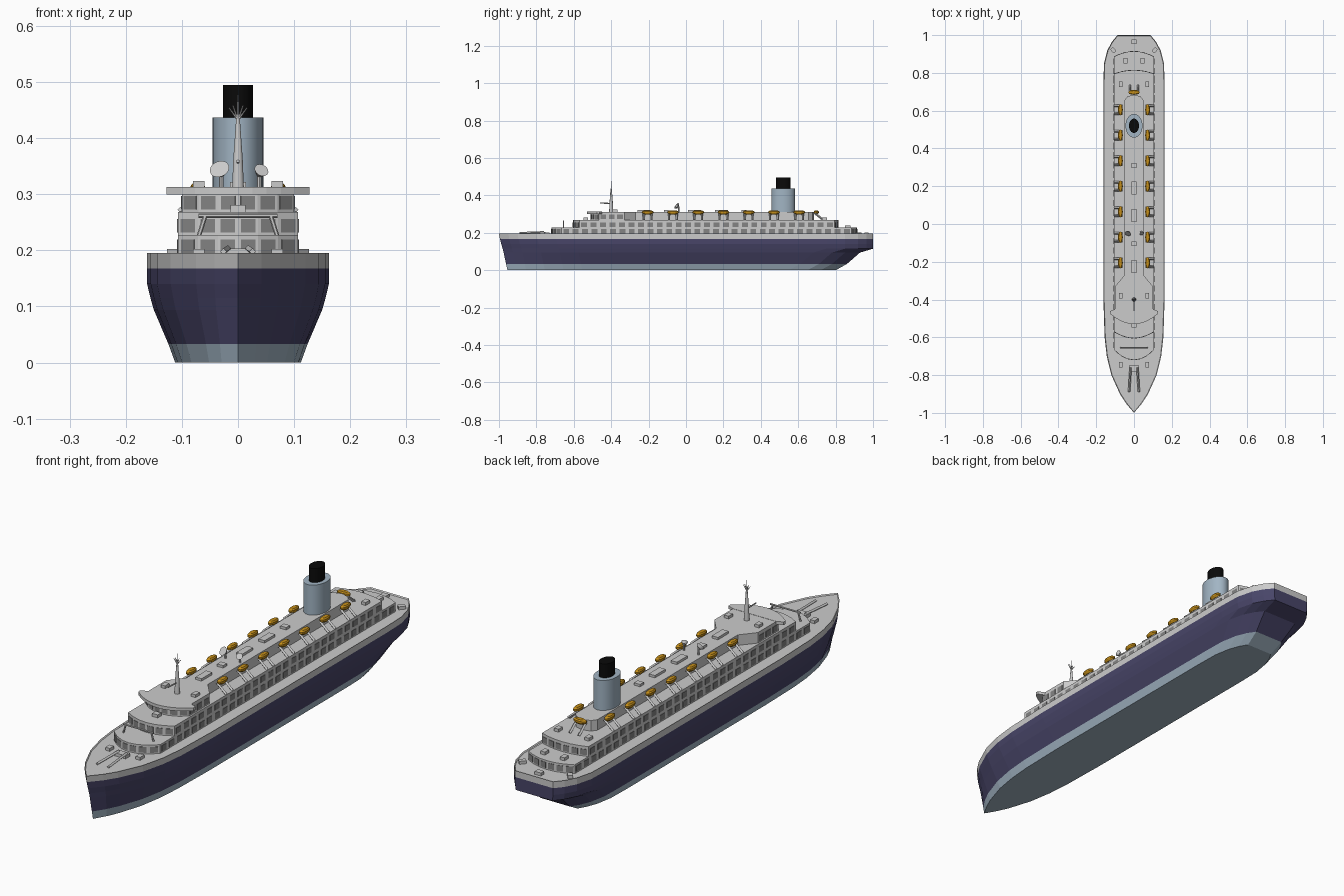
import bpy, bmesh, math
from mathutils import Vector, Matrix

cube = bpy.data.objects.get("Cube")
if cube:
    bpy.data.objects.remove(cube, do_unlink=True)


def material(name, rgb):
    m = bpy.data.materials.new(name)
    m.use_nodes = True
    m.diffuse_color = (*rgb, 1)
    m.node_tree.nodes["Principled BSDF"].inputs["Base Color"].default_value = (*rgb, 1)
    return m


WHITE = material("ship white", (0.6, 0.6, 0.6))
NAVY = material("navy", (0.065, 0.06, 0.14))
STEEL = material("pale steel blue", (0.36, 0.46, 0.55))
GLASS = material("window grey", (0.23, 0.23, 0.23))
GOLD = material("lifeboat gold", (0.55, 0.27, 0.01))
BLACK = material("funnel black", (0.003, 0.003, 0.003))


def finish(name, bm, *mats, smooth=False):
    bmesh.ops.recalc_face_normals(bm, faces=bm.faces)
    mesh = bpy.data.meshes.new(name)
    bm.to_mesh(mesh)
    bm.free()
    for m in mats:
        mesh.materials.append(m)
    ob = bpy.data.objects.new(name, mesh)
    bpy.context.collection.objects.link(ob)
    if smooth:
        bpy.ops.object.select_all(action='DESELECT')
        ob.select_set(True)
        bpy.context.view_layer.objects.active = ob
        bpy.ops.object.shade_smooth_by_angle(angle=math.radians(40))
    return ob


def loft(bm, rings):
    """Skin a stack of equal-length closed rings and cap both ends."""
    rows = [[bm.verts.new(p) for p in r] for r in rings]
    n = len(rows[0])
    for a, b in zip(rows, rows[1:]):
        for i in range(n):
            bm.faces.new((a[i], a[(i + 1) % n], b[(i + 1) % n], b[i]))
    bm.faces.new(rows[0][::-1])
    return bm.faces.new(rows[-1])


def prism(bm, outline, z0, z1):
    loft(bm, [[(x, y, z) for x, y in outline] for z in (z0, z1)])


def box(bm, centre, size, turn=0):
    m = Matrix.Translation(centre) @ Matrix.Rotation(turn, 4, 'Z') @ Matrix.Diagonal((*size, 1))
    bmesh.ops.create_cube(bm, size=1, matrix=m)


def beam(bm, a, b, r0, r1=None, sides=4):
    a, b = Vector(a), Vector(b)
    q = (b - a).to_track_quat('Z', 'Y').to_matrix().to_4x4()
    bmesh.ops.create_cone(bm, cap_ends=True, segments=sides, radius1=r0,
                          radius2=r0 if r1 is None else r1, depth=(b - a).length,
                          matrix=Matrix.Translation((a + b) / 2) @ q)


def ellipse(cx, cy, rx, ry, n):
    return [(cx + rx * math.cos(math.tau * i / n), cy + ry * math.sin(math.tau * i / n)) for i in range(n)]


def mirrored(half):
    """Close a +x half outline, running bow to stern, around the centre line."""
    return half + [(-x, y) for x, y in reversed(half) if x > 1e-6]


# Hull: waterlines (height, half width, bow, stern) skinned together
BOW = [(0, 0), (.05, .26), (.1, .46), (.2, .74), (.3, .89), (.4, .96), (.6, 1)]
STERN = [(.25, 1), (.15, .98), (.08, .87), (.035, .72), (0, .54)]
LEVELS = [(0, .112, -.955, .80), (.033, .124, -.962, .86), (.094, .15, -.975, .93),
          (.115, .156, -.98, 1), (.14, .162, -.988, 1), (.168, .162, -.995, 1), (.195, .162, -1, 1)]
rings = []
for z, w, bow, stern in LEVELS:
    half = [(w * f, bow + d) for d, f in BOW] + [(w * f, stern - e) for e, f in STERN]
    rings.append([(x, y, z) for x, y in mirrored(half)])
bm = bmesh.new()
deck = loft(bm, rings)
bmesh.ops.recalc_face_normals(bm, faces=bm.faces)
bmesh.ops.inset_region(bm, faces=[deck], thickness=.004, depth=-.005)
for f in bm.faces:
    z = f.calc_center_median().z
    f.material_index = 2 if z < .033 else 1 if z < .168 else 0
finish("hull", bm, WHITE, NAVY, STEEL)


# Superstructure tiers with window plates set along their outlines
def house(w, front, bulge, rear, rear_bulge):
    xs = [w * i / 3 for i in range(4)]
    half = [(x, front + bulge * (x / w) ** 2) for x in xs]
    half += [(x, rear - rear_bulge * (x / w) ** 2) for x in reversed(xs)]
    return mirrored(half)


def windows(bm, outline, z, h, last_y=2):
    pts = [Vector(p) for p in outline]
    for a, b in zip(pts, pts[1:] + pts[:1]):
        length = (b - a).length
        if length < .03 or max(a.y, b.y) > last_y:
            continue
        n = max(1, round(length / .05))
        for i in range(n):
            p = a.lerp(b, (i + .5) / n)
            box(bm, (p.x, p.y, z), (min(.031, .72 * length / n), .003, h),
                math.atan2(b.y - a.y, b.x - a.x))


lower = house(.107, -.72, .055, .915, .03)
middle = house(.107, -.605, .035, .815, .02)
bridge = mirrored([(0, -.51), (.035, -.505), (.07, -.49), (.1, -.465), (.1, -.33),
                   (.05, -.27), (.05, .655), (.035, .675), (0, .685)])
panes = bmesh.new()
for name, outline, z0, z1, zw, last in (("lower_tier", lower, .188, .227, .207, 2),
                                        ("middle_tier", middle, .227, .268, .244, 2),
                                        ("bridge_and_top_house", bridge, .268, .312, .285, -.3)):
    bm = bmesh.new()
    prism(bm, outline, z0, z1)
    finish(name, bm, WHITE)
    windows(panes, outline, zw, .024, last)
finish("windows", panes, GLASS)

# Bridge roof with swept wings
bm = bmesh.new()
xs = [.127 * i / 5 for i in range(6)]
prism(bm, mirrored([(x, -.53 + .055 * (x / .127) ** 2) for x in xs] + [(.127, -.462), (.1, -.45), (0, -.45)]),
      .3, .313)
finish("bridge_wings", bm, WHITE)

# Funnel
for name, rx, ry, z0, z1, mat in (("funnel", .045, .063, .31, .437, STEEL),
                                  ("funnel_cap", .027, .038, .437, .495, BLACK)):
    bm = bmesh.new()
    prism(bm, ellipse(0, .52, rx, ry, 24), z0, z1)
    finish(name, bm, mat, smooth=True)

# Mast with aerials and a forward arm
bm = bmesh.new()
beam(bm, (0, -.4, .31), (0, -.4, .36), .011, .009, 10)
beam(bm, (0, -.4, .36), (0, -.4, .435), .009, .0035, 10)
beam(bm, (0, -.4, .43), (0, -.4, .477), .0025, .0012, 6)
for dx, dz in ((.016, .022), (.009, .026)):
    for s in (-1, 1):
        beam(bm, (0, -.4, .432), (s * dx, -.4, .432 + dz), .002, .001, 6)
beam(bm, (0, -.4, .357), (0, -.46, .359), .003, sides=6)
finish("mast", bm, WHITE, smooth=True)

# Satellite dishes
bm = bmesh.new()
for x, z, r in ((-.03, .34, .018), (.038, .338, .013)):
    beam(bm, (x, -.04, .31), (x, -.04, z), .004, sides=8)
    beam(bm, (x, -.042, z - .002), (x * 1.1, -.051, z + .005), r * .5, r, 16)
finish("satellite_dishes", bm, WHITE)

# Lifeboats and their slanted davits
boats, davits = bmesh.new(), bmesh.new()


def boat(cx, cy, rx, ry):
    loft(boats, [[(x, y, z) for x, y in ellipse(cx, cy, rx * k, ry * k, 12)]
                 for z, k in ((.299, .6), (.307, 1), (.314, 1), (.319, .7))])


for i in range(7):
    y = -.205 + i * .135
    for s in (-1, 1):
        boat(s * .072, y, .013, .03)
        for dy in (-.021, .021):
            beam(davits, (s * .104, y + dy, .268), (s * .062, y + dy, .304), .006)
boat(0, .697, .03, .013)
for dx in (-.021, .021):
    beam(davits, (dx, .735, .268), (dx, .69, .304), .006)
finish("lifeboats", boats, GOLD)
finish("davits", davits, WHITE)

# Deck lockers, hatches and roof vents
bm = bmesh.new()
for y, length in ((.31, .025), (.19, .07), (.045, .07), (-.105, .025), (-.225, .07)):
    box(bm, (0, y, .316), (.028, length, .012))
for x, y, z, turn in ((.11, .92, .196, .7), (.045, .865, .233, 0), (.07, .74, .274, 0),
                      (.07, -.38, .317, 0), (.07, -.745, .196, 0)):
    for s in (-1, 1):
        box(bm, (s * x, y, z), (.02, .028, .013), -s * turn)
box(bm, (0, .965, .196), (.028, .022, .013))
box(bm, (0, -.535, .274), (.026, .024, .013))
finish("deck_boxes", bm, WHITE)

# Foredeck cargo arms and the goalpost frame behind them
bm = bmesh.new()
box(bm, (0, -.765, .196), (.055, .03, .014))
for s in (-1, 1):
    beam(bm, (s * .018, -.76, .203), (s * .026, -.89, .198), .006)
finish("foredeck_arms", bm, WHITE)
bm = bmesh.new()
for s in (-1, 1):
    beam(bm, (s * .07, -.655, .225), (s * .058, -.655, .263), .004, sides=6)
beam(bm, (-.07, -.655, .262), (.07, -.655, .262), .004, sides=6)
finish("goalpost_frame", bm, WHITE)
